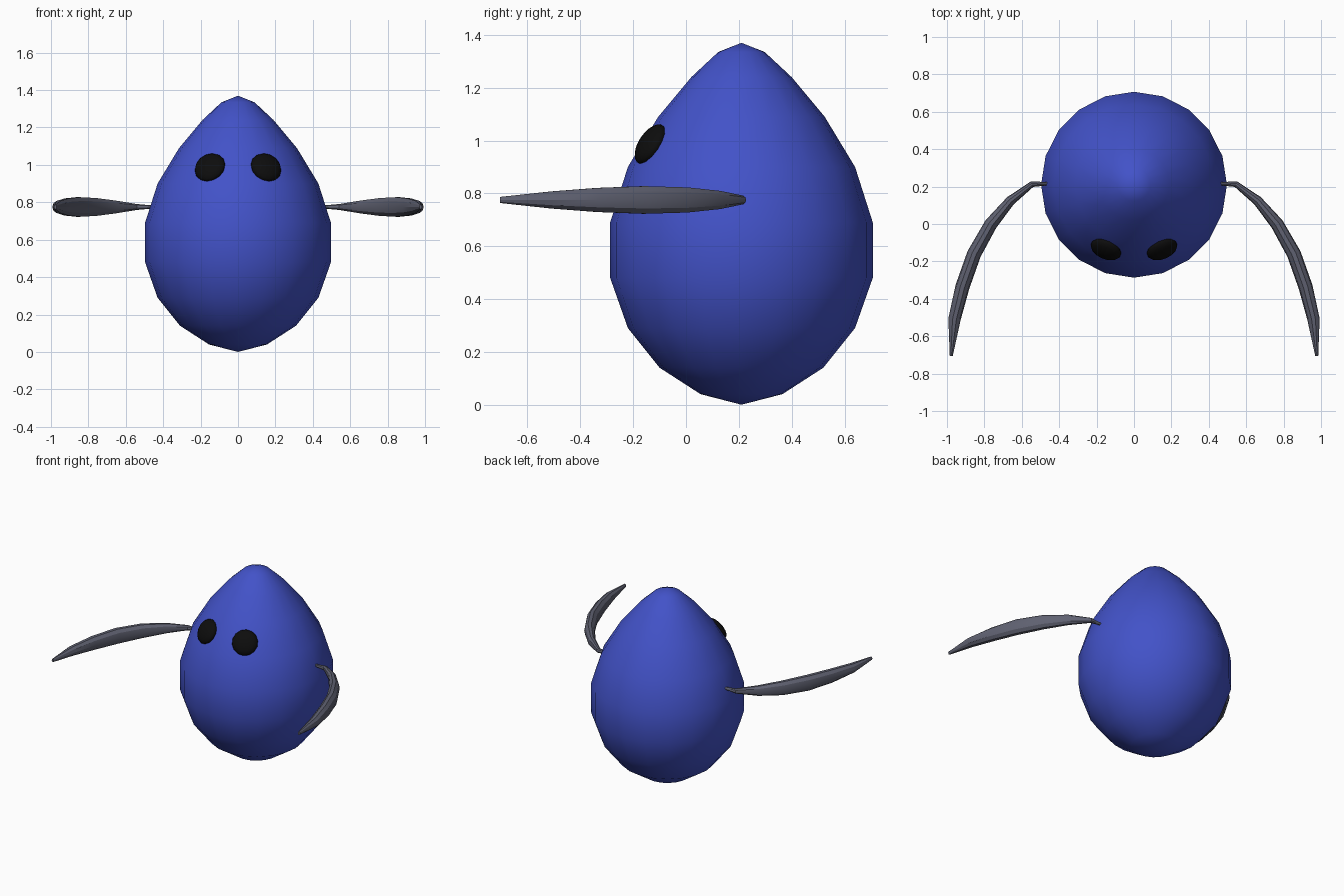
import bpy, bmesh, math
from mathutils import Vector

cube = bpy.data.objects.get("Cube")
if cube:
    bpy.data.objects.remove(cube, do_unlink=True)


def material(name, rgb):
    m = bpy.data.materials.new(name)
    m.use_nodes = True
    col = (*rgb, 1.0)
    m.diffuse_color = col
    m.node_tree.nodes["Principled BSDF"].inputs["Base Color"].default_value = col
    return m


BLUE = material("royal blue", (0.055, 0.085, 0.58))
GREY = material("slate grey", (0.115, 0.12, 0.165))
BLACK = material("black", (0.004, 0.004, 0.004))


def skin(bm, rings):
    """Bridge consecutive closed rings of equal length."""
    for a, b in zip(rings, rings[1:]):
        n = len(a)
        for i in range(n):
            j = (i + 1) % n
            bm.faces.new((a[i], a[j], b[j], b[i]))


def finish(name, bm, mat, angle):
    bmesh.ops.recalc_face_normals(bm, faces=bm.faces)
    me = bpy.data.meshes.new(name)
    bm.to_mesh(me)
    bm.free()
    ob = bpy.data.objects.new(name, me)
    bpy.context.collection.objects.link(ob)
    me.materials.append(mat)
    bpy.ops.object.select_all(action='DESELECT')
    ob.select_set(True)
    bpy.context.view_layer.objects.active = ob
    bpy.ops.object.shade_smooth_by_angle(angle=math.radians(angle))
    return ob


# Egg-shaped body: lathed (radius, height) profile with 20 sides
CY, SIDES = 0.21, 20
PROFILE = [(0.155, 0.04), (0.31, 0.14), (0.43, 0.29), (0.497, 0.48), (0.497, 0.69),
           (0.43, 0.90), (0.315, 1.09), (0.19, 1.24), (0.088, 1.335)]
bm = bmesh.new()
rings = []
for r, z in PROFILE:
    rings.append([bm.verts.new((r * math.cos(math.tau * i / SIDES),
                                CY + r * math.sin(math.tau * i / SIDES), z))
                  for i in range(SIDES)])
skin(bm, rings)
for ring, z in ((rings[0], 0.0), (rings[-1], 1.37)):
    pole = bm.verts.new((0, CY, z))
    for i in range(SIDES):
        bm.faces.new((ring[i], ring[(i + 1) % SIDES], pole))
finish("body", bm, BLUE, 60)

# Curved tapering arms: x, y, half thickness, half height along the path
ARM = [(0.45, 0.216, 0.008, 0.008), (0.545, 0.213, 0.016, 0.017),
       (0.66, 0.125, 0.026, 0.036), (0.765, 0.0, 0.035, 0.050),
       (0.855, -0.16, 0.038, 0.055), (0.917, -0.335, 0.038, 0.048),
       (0.96, -0.51, 0.033, 0.034), (0.977, -0.705, 0.008, 0.012)]
ARM_Z, ARM_SIDES = 0.775, 10


def build_arm(name, side):
    bm = bmesh.new()
    pts = [Vector((x, y, ARM_Z)) for x, y, _, _ in ARM]
    rings = []
    for k, (_, _, t, h) in enumerate(ARM):
        along = (pts[min(k + 1, len(pts) - 1)] - pts[max(k - 1, 0)]).normalized()
        if k == len(ARM) - 1:
            along = Vector((0, -1, 0))
        across = along.cross(Vector((0, 0, 1)))
        ring = []
        for i in range(ARM_SIDES):
            a = math.tau * i / ARM_SIDES
            p = pts[k] + across * (t * math.cos(a)) + Vector((0, 0, h * math.sin(a)))
            ring.append(bm.verts.new((side * p.x, p.y, p.z)))
        rings.append(ring)
    skin(bm, rings)
    bm.faces.new(rings[0])
    bm.faces.new(rings[-1])
    finish(name, bm, GREY, 30)


# Flattened eyes lying on the body surface
def build_eye(name, side):
    bm = bmesh.new()
    bmesh.ops.create_uvsphere(bm, u_segments=14, v_segments=8, radius=1.0)
    bmesh.ops.scale(bm, vec=(0.086, 0.086, 0.036), verts=bm.verts)
    elev, azim = math.radians(31), math.radians(23)
    normal = Vector((side * math.sin(azim) * math.cos(elev),
                     -math.cos(azim) * math.cos(elev), math.sin(elev)))
    rot = normal.to_track_quat('Z', 'Y').to_matrix()
    bmesh.ops.rotate(bm, cent=(0, 0, 0), matrix=rot, verts=bm.verts)
    bmesh.ops.translate(bm, vec=(side * 0.15, -0.135, 0.986), verts=bm.verts)
    finish(name, bm, BLACK, 60)


for label, side in (("left", 1), ("right", -1)):
    build_arm(label + "_arm", side)
    build_eye(label + "_eye", side)
